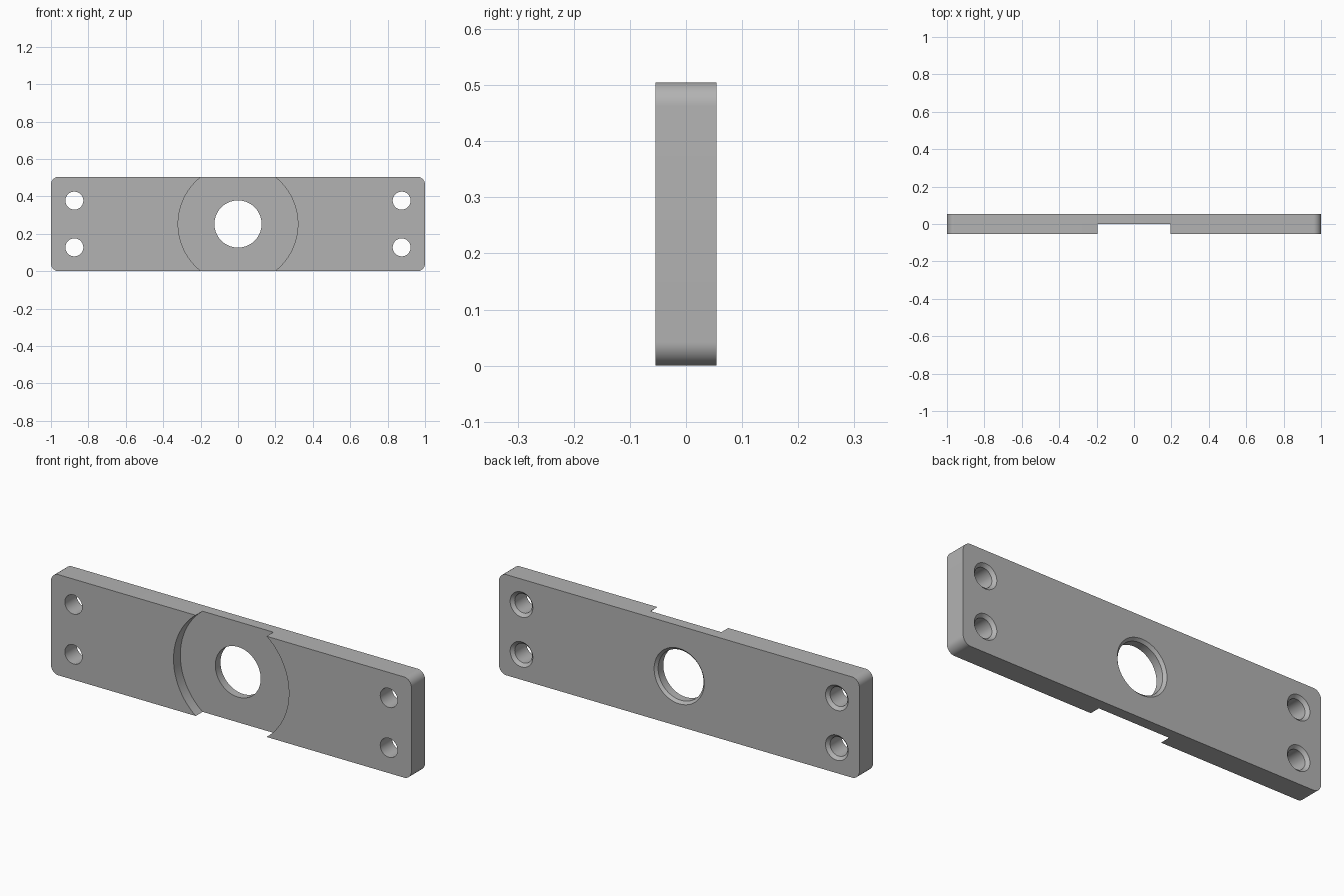
import bpy
import bmesh
from math import pi, cos, sin

cube = bpy.data.objects.get("Cube")
if cube:
    bpy.data.objects.remove(cube, do_unlink=True)

HEIGHT, HALF_Y, CORNER = 0.505, 0.054, 0.042
MID = HEIGHT / 2

grey = bpy.data.materials.new("plain grey")
grey.use_nodes = True
colour = (0.45, 0.45, 0.45, 1)
grey.diffuse_color = colour
grey.node_tree.nodes["Principled BSDF"].inputs["Base Color"].default_value = colour


def rounded_outline(steps=12):
    """Plate outline in x and z with four rounded corners."""
    corners = [(1, 1), (-1, 1), (-1, -1), (1, -1)]
    points = []
    for i, (sx, sz) in enumerate(corners):
        for k in range(steps + 1):
            a = (i + k / steps) * pi / 2
            points.append((sx * (1 - CORNER) + CORNER * cos(a),
                           MID + sz * (MID - CORNER) + CORNER * sin(a)))
    return points


def loft(name, rings):
    """Closed solid through (y, outline) rings."""
    bm = bmesh.new()
    loops = [[bm.verts.new((x, y, z)) for x, z in pts] for y, pts in rings]
    for a, b in zip(loops, loops[1:]):
        for i in range(len(a)):
            j = (i + 1) % len(a)
            bm.faces.new((a[i], a[j], b[j], b[i]))
    bm.faces.new(loops[0])
    bm.faces.new(loops[-1])
    bmesh.ops.recalc_face_normals(bm, faces=bm.faces[:])
    mesh = bpy.data.meshes.new(name)
    bm.to_mesh(mesh)
    bm.free()
    mesh.materials.append(grey)
    obj = bpy.data.objects.new(name, mesh)
    bpy.context.collection.objects.link(obj)
    return obj


def circle(x, z, r, n=64):
    return [(x + r * cos(2 * pi * i / n), z + r * sin(2 * pi * i / n)) for i in range(n)]


def cut(plate, name, x, z, profile, n=64):
    """Cut a turned shape, given as (y, radius) pairs, out of the plate."""
    cutter = loft(name, [(y, circle(x, z, r, n)) for y, r in profile])
    cutter.hide_render = True
    mod = plate.modifiers.new(name, "BOOLEAN")
    mod.operation = "DIFFERENCE"
    mod.solver = "EXACT"
    mod.object = cutter
    bpy.context.view_layer.objects.active = plate
    bpy.ops.object.modifier_apply(modifier=mod.name)
    bpy.data.objects.remove(cutter, do_unlink=True)


def chamfered(radius, chamfer):
    """Through hole profile with a 45 degree chamfer on the back."""
    over = 0.02
    return [(-HALF_Y - over, radius), (HALF_Y - chamfer, radius),
            (HALF_Y + over, radius + chamfer + over)]


# Plate
outline = rounded_outline()
plate = loft("mounting_plate", [(-HALF_Y, outline), (HALF_Y, outline)])

# Round recess across the front
cut(plate, "front_recess", 0, MID, [(-HALF_Y - 0.05, 0.32), (0, 0.32)], 128)

# Central bore and four screw holes
cut(plate, "central_bore", 0, MID, chamfered(0.126, 0.013), 96)
for x in (-0.875, 0.875):
    for z in (MID - 0.125, MID + 0.125):
        cut(plate, "screw_hole", x, z, chamfered(0.048, 0.015))

bpy.ops.object.select_all(action="DESELECT")
plate.select_set(True)
bpy.context.view_layer.objects.active = plate
bpy.ops.object.shade_smooth_by_angle()
